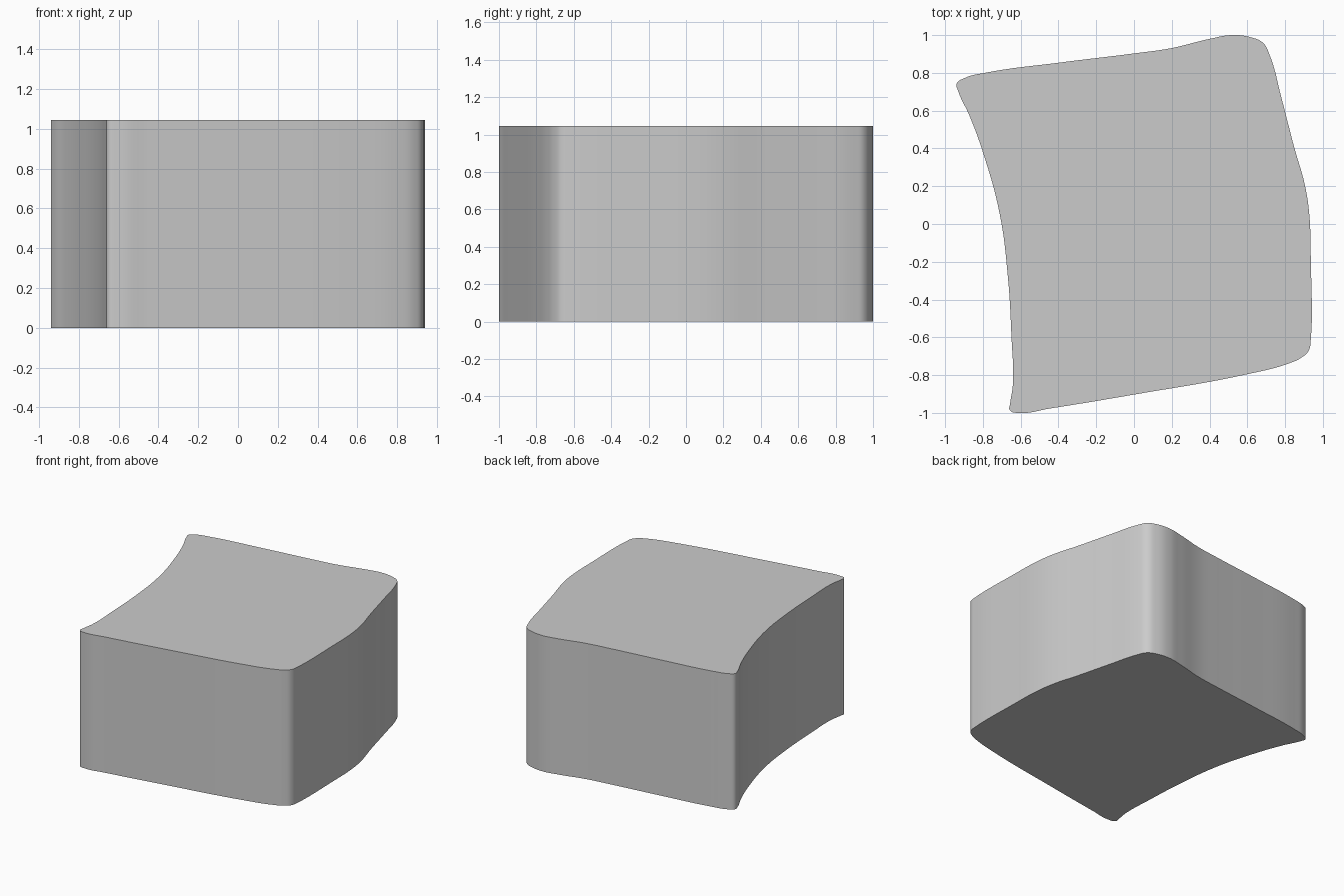
import bpy, bmesh, math

if "Cube" in bpy.data.objects:
    bpy.data.objects.remove(bpy.data.objects["Cube"])

HEIGHT = 1.045

# Plan outline, counter-clockwise from the front left corner
OUTLINE = [
    (-0.658, -0.985), (-0.605, -1.0), (-0.447, -0.977), (0.0, -0.903),
    (0.61, -0.793), (0.82, -0.738), (0.89, -0.705), (0.924, -0.672), (0.936, -0.61),
    (0.936, -0.185), (0.928, 0.05), (0.906, 0.2), (0.848, 0.407),
    (0.78, 0.67), (0.716, 0.90), (0.684, 0.958), (0.62, 0.988), (0.52, 1.0),
    (0.40, 0.98), (0.198, 0.931), (0.0, 0.903), (-0.39, 0.855), (-0.79, 0.80),
    (-0.896, 0.773), (-0.939, 0.742), (-0.933, 0.71), (-0.87, 0.571), (-0.80, 0.38),
    (-0.711, 0.053), (-0.669, -0.265), (-0.648, -0.61), (-0.641, -0.847),
    (-0.656, -0.953),
]

# Smooth closed profile, filled and extruded
curve = bpy.data.curves.new("block", "CURVE")
curve.dimensions = "2D"
curve.fill_mode = "BOTH"
curve.resolution_u = 8
curve.extrude = HEIGHT / 2
spline = curve.splines.new("BEZIER")
spline.bezier_points.add(len(OUTLINE) - 1)
for point, (x, y) in zip(spline.bezier_points, OUTLINE):
    point.co = (x, y, 0)
    point.handle_left_type = point.handle_right_type = "AUTO"
spline.use_cyclic_u = True

block = bpy.data.objects.new("block", curve)
bpy.context.collection.objects.link(block)
bpy.context.view_layer.objects.active = block
block.select_set(True)
bpy.ops.object.convert(target="MESH")
block = bpy.context.object

# Weld the caps to the wall and stand the block on the floor
bm = bmesh.new()
bm.from_mesh(block.data)
bmesh.ops.remove_doubles(bm, verts=bm.verts, dist=0.0005)
bmesh.ops.translate(bm, verts=bm.verts, vec=(0, 0, HEIGHT / 2))
bmesh.ops.recalc_face_normals(bm, faces=bm.faces)
bm.to_mesh(block.data)
bm.free()
bpy.ops.object.shade_smooth_by_angle(angle=math.radians(35))
